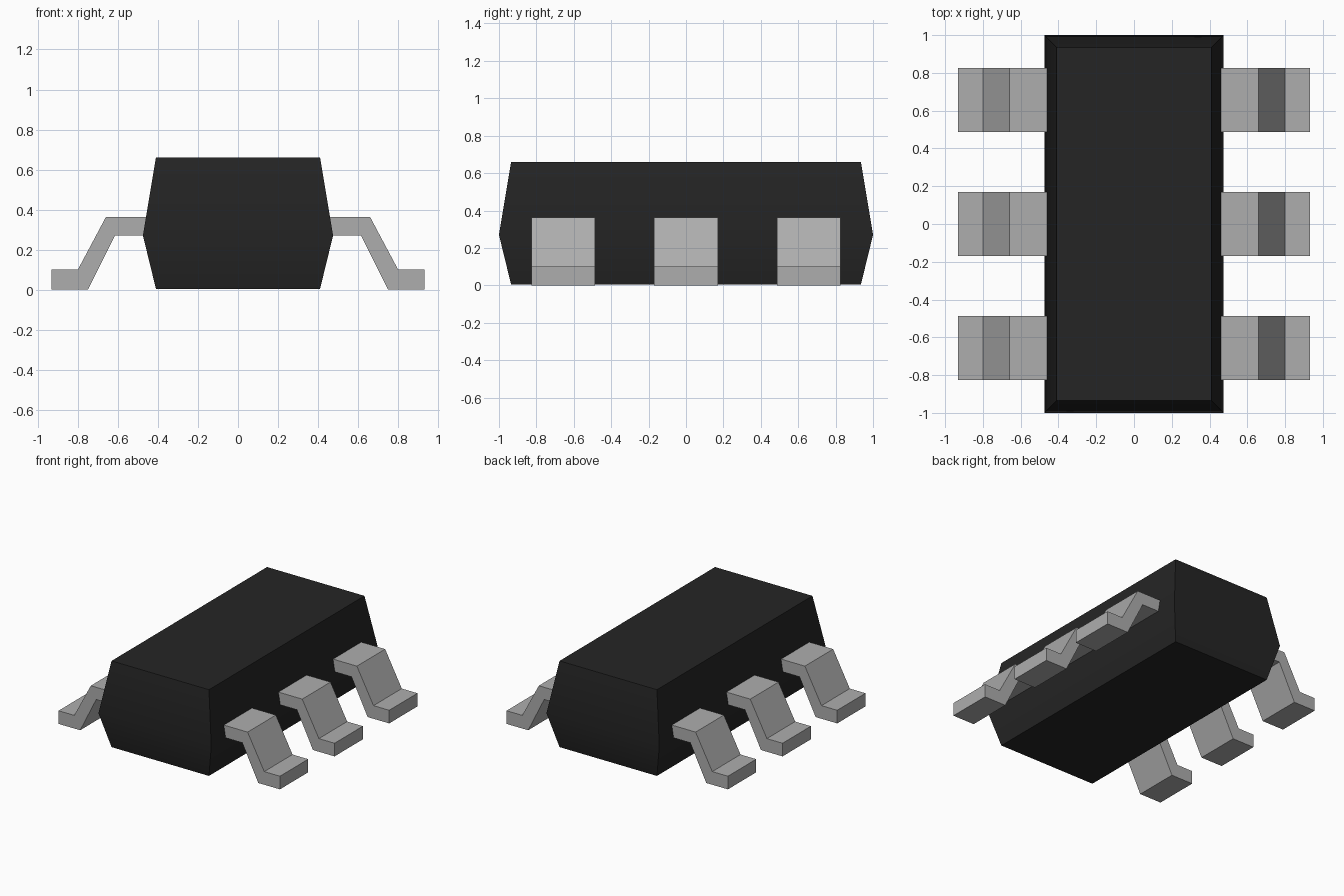
import bpy
import bmesh

cube = bpy.data.objects.get("Cube")
if cube:
    bpy.data.objects.remove(cube)


def make_material(name, rgb, roughness):
    mat = bpy.data.materials.new(name)
    mat.use_nodes = True
    mat.diffuse_color = (*rgb, 1)
    bsdf = mat.node_tree.nodes["Principled BSDF"]
    bsdf.inputs["Base Color"].default_value = (*rgb, 1)
    bsdf.inputs["Roughness"].default_value = roughness
    return mat


def finish(bm, name, mat):
    bmesh.ops.recalc_face_normals(bm, faces=bm.faces)
    mesh = bpy.data.meshes.new(name)
    bm.to_mesh(mesh)
    bm.free()
    mesh.materials.append(mat)
    obj = bpy.data.objects.new(name, mesh)
    bpy.context.collection.objects.link(obj)
    return obj


black = make_material("black plastic", (0.018, 0.018, 0.018), 0.6)
metal = make_material("grey metal", (0.42, 0.42, 0.42), 0.5)


# Moulded body: rectangular rings, widest at the parting line
def build_body():
    bm = bmesh.new()
    rings = []
    for hx, hy, z in ((0.41, 0.935, 0.004), (0.475, 1.0, 0.27), (0.41, 0.935, 0.66)):
        corners = ((-hx, -hy), (hx, -hy), (hx, hy), (-hx, hy))
        rings.append([bm.verts.new((x, y, z)) for x, y in corners])
    for low, high in zip(rings, rings[1:]):
        for i in range(4):
            j = (i + 1) % 4
            bm.faces.new((low[i], low[j], high[j], high[i]))
    bm.faces.new(rings[0])
    bm.faces.new(rings[-1])
    body = finish(bm, "body", black)
    bpy.ops.object.select_all(action="DESELECT")
    body.select_set(True)
    bpy.context.view_layer.objects.active = body
    bpy.ops.object.shade_smooth_by_angle(angle=0.52)


# Gull-wing lead: bent strip profile extruded along y
LEAD_PROFILE = ((0.44, 0.27), (0.44, 0.363), (0.66, 0.363), (0.80, 0.10),
                (0.932, 0.10), (0.932, 0), (0.75, 0), (0.615, 0.27))


def build_lead(name, side, y, width=0.34):
    bm = bmesh.new()
    face = bm.faces.new([bm.verts.new((side * x, y - width / 2, z))
                         for x, z in LEAD_PROFILE])
    extruded = bmesh.ops.extrude_face_region(bm, geom=[face])["geom"]
    moved = [v for v in extruded if isinstance(v, bmesh.types.BMVert)]
    bmesh.ops.translate(bm, verts=moved, vec=(0, width, 0))
    finish(bm, name, metal)


build_body()
for side, side_name in ((1, "left"), (-1, "right")):
    for y, place in ((-0.657, "front"), (0, "middle"), (0.657, "back")):
        build_lead(f"{side_name}_{place}_lead", side, y)
